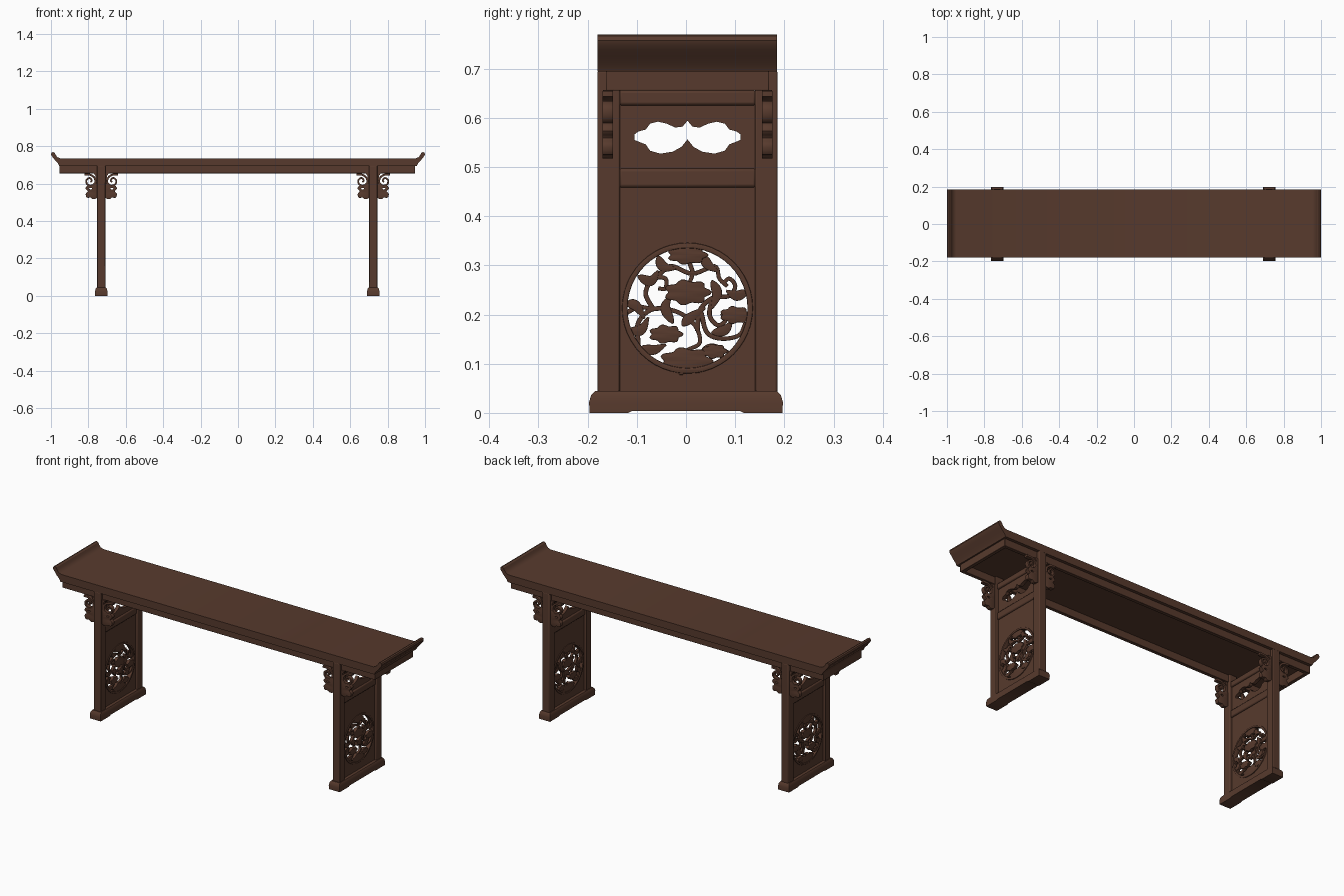
import bpy, bmesh
from math import sin, cos, pi
from mathutils import Matrix, Vector

if "Cube" in bpy.data.objects:
    bpy.data.objects.remove(bpy.data.objects["Cube"], do_unlink=True)

wood = bpy.data.materials.new("dark_brown_wood")
wood.use_nodes = True
wood.diffuse_color = (0.095, 0.042, 0.026, 1)
wood.node_tree.nodes["Principled BSDF"].inputs["Base Color"].default_value = wood.diffuse_color

# Drawing planes: SIDE maps (u, v) to (y, z), FRONT maps (u, v) to (x, z)
SIDE = Matrix(((0, 0, 1, 0), (1, 0, 0, 0), (0, 1, 0, 0), (0, 0, 0, 1)))
FRONT = Matrix.Rotation(pi / 2, 4, 'X')
MID_X, MID_Y = -0.004, 0.003
made = []


def finish(bm, name, bevel=0.0):
    bmesh.ops.remove_doubles(bm, verts=bm.verts, dist=0.00002)
    bmesh.ops.recalc_face_normals(bm, faces=bm.faces)
    mesh = bpy.data.meshes.new(name)
    bm.to_mesh(mesh)
    bm.free()
    mesh.materials.clear()
    mesh.materials.append(wood)
    for p in mesh.polygons:
        p.material_index = 0
    ob = bpy.data.objects.new(name, mesh)
    bpy.context.collection.objects.link(ob)
    if bevel:
        mod = ob.modifiers.new("soft_edges", 'BEVEL')
        mod.width, mod.segments = bevel, 2
    made.append(ob)
    return ob


def box(name, x, y, z, bevel=0.0):
    bm = bmesh.new()
    bmesh.ops.create_cube(bm, size=1)
    for v in bm.verts:
        v.co = Vector([lo + (c + 0.5) * (hi - lo) for c, (lo, hi) in zip(v.co, (x, y, z))])
    return finish(bm, name, bevel)


def plate(bm, loops, thick, matrix, round_edge=0.0):
    """Add a flat board with outline loops[0] and holes loops[1:]."""
    cu = bpy.data.curves.new("outline", 'CURVE')
    cu.dimensions, cu.fill_mode = '2D', 'BOTH'
    cu.extrude = thick / 2 - round_edge
    cu.bevel_depth, cu.bevel_resolution = round_edge, 1
    for loop in loops:
        sp = cu.splines.new('POLY')
        sp.points.add(len(loop) - 1)
        for p, (u, v) in zip(sp.points, loop):
            p.co = (u, v, 0, 1)
        sp.use_cyclic_u = True
    ob = bpy.data.objects.new("outline", cu)
    mesh = bpy.data.meshes.new_from_object(ob)
    mesh.transform(matrix)
    bm.from_mesh(mesh)
    bpy.data.objects.remove(ob)
    bpy.data.curves.remove(cu)
    bpy.data.meshes.remove(mesh)


def smooth_path(pts, closed=False, steps=6):
    """Catmull-Rom curve through the points."""
    p = [Vector(q) for q in pts]
    p = [p[-1]] + p + p[:2] if closed else [2 * p[0] - p[1]] + p + [2 * p[-1] - p[-2]]
    out = []
    for a, b, c, d in zip(p, p[1:], p[2:], p[3:]):
        for i in range(steps):
            t = i / steps
            out.append(0.5 * (2 * b + (c - a) * t + (2 * a - 5 * b + 4 * c - d) * t * t
                              + (3 * b - a - 3 * c + d) * t ** 3))
    return out if closed else out + [p[-2]]


def ribbon(pts, width, leaf=False):
    """Outline of a strip along a path; a leaf swells in the middle."""
    path = smooth_path(pts)
    left, right = [], []
    for i, q in enumerate(path):
        d = (path[min(i + 1, len(path) - 1)] - path[max(i - 1, 0)]).normalized()
        t = i / (len(path) - 1)
        w = width / 2 * (0.12 + sin(pi * t ** 0.8) if leaf else 1 - 0.3 * t)
        n = Vector((-d.y, d.x)) * w
        left.append(q + n)
        right.append(q - n)
    return left + right[::-1]


def disc(u, v, ru, rv, lobes=0, depth=0.0, n=48):
    return [(u + ru * cos(a) * k, v + rv * sin(a) * k) for a, k in
            ((2 * pi * i / n, 1 + depth * cos(lobes * 2 * pi * i / n)) for i in range(n))]


# Table top with upturned scroll ends
end = [(0.955, 0.694), (0.962, 0.708), (0.978, 0.724), (0.988, 0.738), (0.997, 0.748), (1.0, 0.757),
       (0.997, 0.766), (0.989, 0.769), (0.98, 0.764), (0.974, 0.752), (0.965, 0.741), (0.95, 0.735)]
bm = bmesh.new()
plate(bm, [end + [(-x, z) for x, z in end[::-1]]], 0.365, Matrix.Translation((0, MID_Y, 0)) @ FRONT)
finish(bm, "table_top")

# Apron frame under the top
for s, side in ((-1, "front"), (1, "back")):
    y = sorted((MID_Y + s * 0.147, MID_Y + s * 0.166))
    box(side + "_apron", (MID_X - 0.951, MID_X + 0.951), y, (0.655, 0.696), 0.002)
for s, side in ((-1, "right"), (1, "left")):
    x = sorted((MID_X + s * 0.932, MID_X + s * 0.951))
    box(side + "_end_apron", x, (MID_Y - 0.166, MID_Y + 0.166), (0.655, 0.696), 0.002)

# Outlines shared by both leg frames
half = [(0, 0.594), (0.01, 0.582), (0.025, 0.58), (0.042, 0.588), (0.06, 0.592), (0.076, 0.588), (0.085, 0.576),
        (0.1, 0.572), (0.108, 0.566), (0.108, 0.555), (0.096, 0.55), (0.085, 0.546), (0.076, 0.533),
        (0.055, 0.527), (0.03, 0.531), (0.012, 0.541), (0, 0.556)]
cloud = [(MID_Y + u, v) for u, v in half] + [(MID_Y - u, v) for u, v in half[-2:0:-1]]
CV = 0.213
foot_half = [(0.11, 0.004), (0.117, 0), (0.196, 0), (0.197, 0.022), (0.193, 0.036), (0.185, 0.044)]
foot_loop = foot_half + [(-u, v) for u, v in foot_half[::-1]]

# Carved roundel, relative to its centre
vines = [
    [(-0.1, -0.075), (-0.1, -0.03), (-0.07, -0.002), (-0.02, -0.008), (0.015, -0.035), (0.025, -0.07), (0, -0.085)],
    [(-0.07, -0.002), (-0.085, 0.03), (-0.07, 0.06), (-0.045, 0.06), (-0.045, 0.04), (-0.058, 0.04)],
    [(-0.065, 0.06), (-0.035, 0.085), (0.01, 0.07), (0.055, 0.085), (0.065, 0.06), (0.08, 0.045)],
    [(0.02, -0.045), (0.025, -0.005), (0.05, 0.02), (0.085, 0.025), (0.097, 0.045), (0.085, 0.06), (0.072, 0.05)],
    [(0.028, -0.01), (0.04, -0.05), (0.07, -0.062), (0.105, -0.055), (0.118, -0.03)],
    [(0.05, 0.02), (0.045, -0.015), (0.062, -0.035), (0.078, -0.024), (0.07, -0.012)],
    [(-0.125, -0.01), (-0.1, 0.002), (-0.07, -0.002)],
    [(0, 0.115), (0.005, 0.09), (0.01, 0.07), (0, 0.04)],
]
leaves = [
    [(-0.125, 0.01), (-0.105, 0.005), (-0.088, -0.02)], [(-0.1, 0.065), (-0.075, 0.055), (-0.06, 0.075)],
    [(-0.06, 0.105), (-0.05, 0.085), (-0.025, 0.08)], [(0.03, 0.11), (0.04, 0.09), (0.06, 0.075)],
    [(0.122, 0.035), (0.1, 0.025), (0.08, 0.035)], [(0.025, -0.095), (0.05, -0.082), (0.085, -0.09)],
    [(-0.095, -0.08), (-0.07, -0.085), (-0.045, -0.075)], [(-0.12, -0.045), (-0.095, -0.045), (-0.08, -0.02)],
    [(-0.03, -0.03), (-0.045, 0), (-0.035, 0.025)], [(0.05, 0.055), (0.06, 0.03), (0.05, 0)],
    [(-0.01, -0.035), (0.005, -0.02), (0.035, 0)], [(0.05, -0.05), (0.075, -0.045), (0.09, -0.028)],
]
flowers = [(0, 0.032, 0.042, 0.022), (0, 0.108, 0.036, 0.016), (0.097, -0.014, 0.027, 0.015),
           (-0.044, -0.053, 0.03, 0.016), (-0.003, -0.108, 0.048, 0.024), (0.055, -0.088, 0.022, 0.012)]

# Scroll bracket, measured outward from the leg face
curl = [(0.067, 0.649), (0.035, 0.646), (0.014, 0.628), (0.012, 0.604), (0.032, 0.589), (0.055, 0.598),
        (0.058, 0.619), (0.042, 0.63), (0.03, 0.618), (0.036, 0.608)]
lobe = [(0, 0.598), (0.025, 0.592), (0.052, 0.588), (0.062, 0.573), (0.05, 0.559), (0.061, 0.545),
        (0.056, 0.526), (0.036, 0.526), (0.026, 0.519), (0.01, 0.52), (0, 0.535)]

for s, side in ((-1, "right"), (1, "left")):
    cx = MID_X + s * 0.727
    place = Matrix.Translation((cx, 0, 0)) @ SIDE

    # Foot, narrowing at its top
    bm = bmesh.new()
    plate(bm, [foot_loop], 0.066, place)
    for v in bm.verts:
        if v.co.z > 0.03:
            v.co.x = cx + (v.co.x - cx) * (0.94 if v.co.z < 0.04 else 0.78)
    finish(bm, side + "_foot")

    # Posts and rails
    for t, end_name in ((-1, "front"), (1, "back")):
        y = sorted((MID_Y + t * 0.137, MID_Y + t * 0.183))
        box(f"{side}_{end_name}_post", (cx - 0.022, cx + 0.022), y, (0.04, 0.696), 0.004)
    for name, z in (("upper_rail", (0.625, 0.656)), ("middle_rail", (0.458, 0.497))):
        box(f"{side}_{name}", (cx - 0.017, cx + 0.017), (MID_Y - 0.14, MID_Y + 0.14), z, 0.006)

    # Panels with cloud-shaped and round openings
    for name, z0, z1, hole in (("cloud_panel", 0.49, 0.63, cloud),
                               ("round_panel", 0.042, 0.465, disc(MID_Y, CV, 0.127, 0.127))):
        bm = bmesh.new()
        a, b = MID_Y - 0.139, MID_Y + 0.139
        plate(bm, [[(a, z0), (b, z0), (b, z1), (a, z1)], hole], 0.018, place)
        finish(bm, f"{side}_{name}")
    bm = bmesh.new()
    plate(bm, [disc(MID_Y, CV, 0.131, 0.131), disc(MID_Y, CV, 0.124, 0.124)], 0.026, place, 0.002)
    finish(bm, side + "_roundel_ring")

    # Openwork vines, leaves and flowers
    bm = bmesh.new()
    carve = place @ Matrix.Translation((MID_Y, CV, 0))
    for path in vines:
        plate(bm, [ribbon(path, 0.007)], 0.014, carve, 0.0015)
    for path in leaves:
        plate(bm, [ribbon(path, 0.016, True)], 0.016, carve, 0.0015)
    for u, v, ru, rv in flowers:
        plate(bm, [disc(u, v, ru, rv, 7, 0.12)], 0.02, carve, 0.002)
    finish(bm, side + "_roundel_carving")

    # Scroll brackets either side of each post
    for t, end_name in ((-1, "front"), (1, "back")):
        bm = bmesh.new()
        spot = Matrix.Translation((cx, MID_Y + t * 0.162, 0)) @ FRONT
        for d in (-1, 1):
            out = lambda pts: [(d * (0.021 + u), v) for u, v in pts]
            plate(bm, [out(ribbon(curl, 0.009))], 0.022, spot, 0.001)
            plate(bm, [out(smooth_path(lobe, True, 4)), out(disc(0.036, 0.573, 0.009, 0.005, n=16))],
                  0.022, spot, 0.001)
            plate(bm, [out([(-0.004, 0.53), (0.008, 0.53), (0.009, 0.64), (0.02, 0.656), (-0.004, 0.656)])],
                  0.02, spot)
        finish(bm, f"{side}_{end_name}_brackets")

# Smooth shading with sharp edges kept
for ob in bpy.context.selected_objects:
    ob.select_set(False)
for ob in made:
    ob.select_set(True)
bpy.context.view_layer.objects.active = made[0]
bpy.ops.object.shade_smooth_by_angle(angle=pi / 6)
